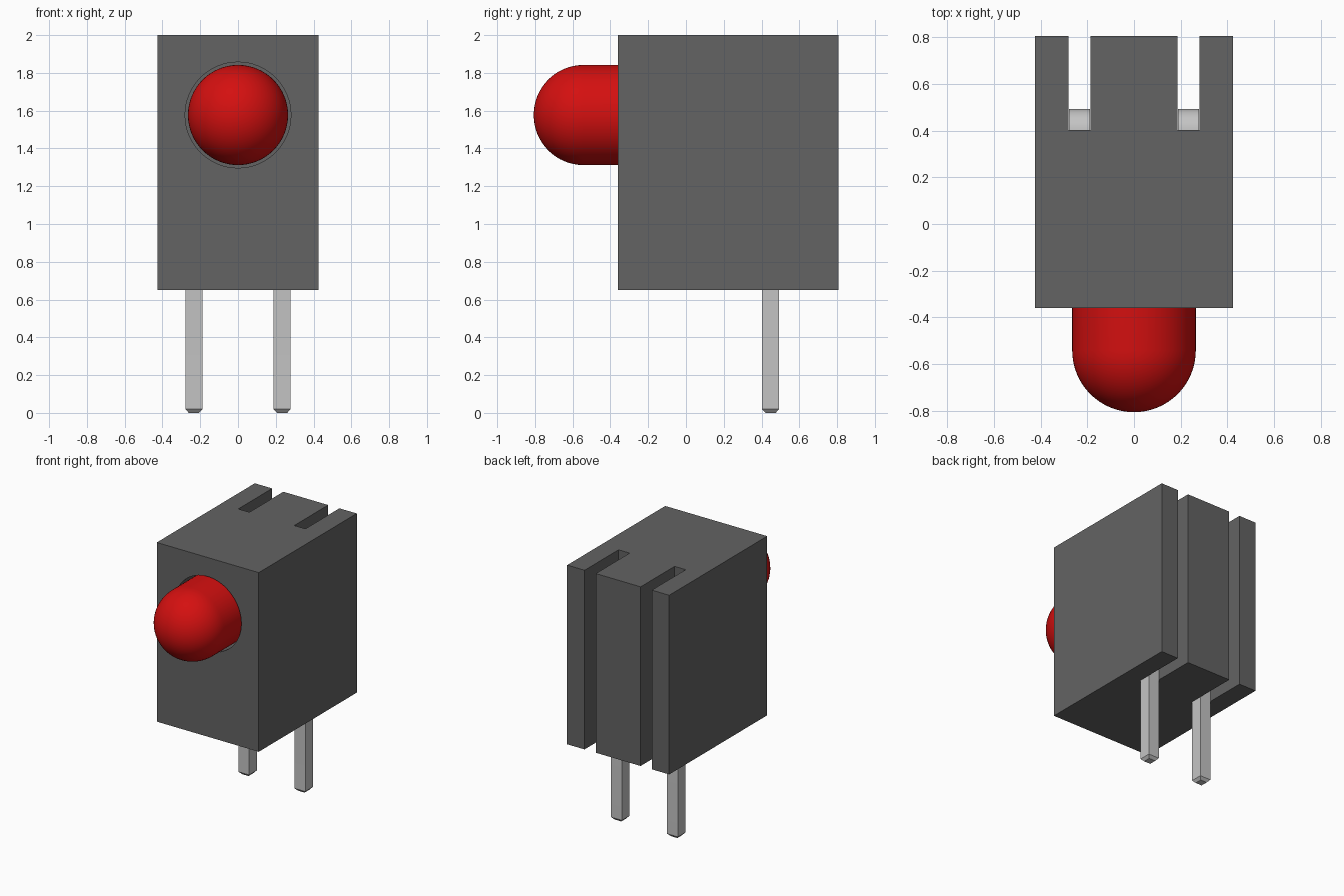
import bpy, bmesh, math
from mathutils import Vector, Matrix

old = bpy.data.objects.get("Cube")
if old:
    bpy.data.objects.remove(old, do_unlink=True)


def material(name, colour, rough):
    m = bpy.data.materials.new(name)
    m.use_nodes = True
    m.diffuse_color = (*colour, 1)
    bsdf = m.node_tree.nodes["Principled BSDF"]
    bsdf.inputs["Base Color"].default_value = (*colour, 1)
    bsdf.inputs["Roughness"].default_value = rough
    return m


def finish(name, bm, mat, smooth=None):
    bmesh.ops.recalc_face_normals(bm, faces=bm.faces)
    mesh = bpy.data.meshes.new(name)
    bm.to_mesh(mesh)
    bm.free()
    mesh.materials.append(mat)
    ob = bpy.data.objects.new(name, mesh)
    bpy.context.collection.objects.link(ob)
    bpy.ops.object.select_all(action="DESELECT")
    ob.select_set(True)
    bpy.context.view_layer.objects.active = ob
    if smooth:
        bpy.ops.object.shade_smooth_by_angle(angle=math.radians(smooth))
    return ob


housing_grey = material("dark grey plastic", (0.125, 0.125, 0.125), 0.6)
lamp_red = material("red lens", (0.66, 0.005, 0.005), 0.4)
pin_silver = material("silver metal", (0.55, 0.55, 0.55), 0.4)

LAMP_Z, LAMP_R = 1.577, 0.265
FRONT, BACK, SLOT = -0.36, 0.807, 0.403
IN, OUT, SIDE = 0.187, 0.28, 0.425
FLOOR = FRONT + 0.3


# Housing: plan outline with two rear slots, pulled up
half = [(SIDE, FRONT), (SIDE, BACK), (OUT, BACK), (OUT, SLOT), (IN, SLOT), (IN, BACK)]
plan = half + [(-x, y) for x, y in reversed(half)]
bm = bmesh.new()
base = bm.faces.new([bm.verts.new((x, y, 0.65)) for x, y in plan])
top = bmesh.ops.extrude_face_region(bm, geom=[base])
bmesh.ops.translate(bm, vec=(0, 0, 1.35),
                    verts=[v for v in top["geom"] if isinstance(v, bmesh.types.BMVert)])
housing = finish("housing", bm, housing_grey)

# Round socket cut into the front
bm = bmesh.new()
turn = Matrix.Translation((0, FRONT, LAMP_Z)) @ Matrix.Rotation(math.pi / 2, 4, "X")
bmesh.ops.create_cone(bm, cap_ends=True, segments=64, radius1=0.28, radius2=0.28,
                      depth=2 * (FLOOR - FRONT), matrix=turn)
cutter = finish("socket_cutter", bm, housing_grey)
cutter.hide_render = True
cut = housing.modifiers.new("socket", "BOOLEAN")
cut.operation, cut.object, cut.solver = "DIFFERENCE", cutter, "EXACT"
bpy.ops.object.select_all(action="DESELECT")
housing.select_set(True)
bpy.context.view_layer.objects.active = housing
bpy.ops.object.modifier_apply(modifier="socket")
bpy.data.objects.remove(cutter, do_unlink=True)
bpy.ops.object.shade_smooth_by_angle(angle=math.radians(30))

# Lamp: cylinder with a domed nose, spun around its axis
nose = -0.807 + LAMP_R
profile = [(0, FLOOR), (LAMP_R, FLOOR)]
for i in range(17):
    a = i / 16 * math.pi / 2
    profile.append((LAMP_R * math.cos(a), nose - LAMP_R * math.sin(a)))
bm = bmesh.new()
verts = [bm.verts.new((r, y, LAMP_Z)) for r, y in profile]
edges = [bm.edges.new(pair) for pair in zip(verts, verts[1:])]
bmesh.ops.spin(bm, geom=verts + edges, cent=(0, 0, LAMP_Z), axis=(0, 1, 0),
               angle=2 * math.pi, steps=64, use_duplicate=False)
bmesh.ops.remove_doubles(bm, verts=bm.verts, dist=0.0005)
finish("lamp", bm, lamp_red, 40)

# Pins: square wire with a chamfered tip, bent forward to the lamp
W = 0.045
PIN_Y = 0.448
BEND = 0.05
stations = [(PIN_Y, 0, 0, 0.6), (PIN_Y, 0.02, 0, 1)]
for i in range(9):
    a = i / 8 * math.pi / 2
    stations.append((PIN_Y - BEND + BEND * math.cos(a),
                     LAMP_Z - BEND + BEND * math.sin(a), a, 1))
stations.append((FLOOR, LAMP_Z, math.pi / 2, 1))
for name, side in (("left_pin", 1), ("right_pin", -1)):
    bm = bmesh.new()
    rings = []
    for y, z, a, s in stations:
        across = Vector((0, math.cos(a), math.sin(a))) * W * s
        middle = Vector((side * (IN + OUT) / 2, y, z))
        wide = Vector((W * s, 0, 0))
        rings.append([bm.verts.new(middle + wide * i + across * j)
                      for i, j in ((-1, -1), (1, -1), (1, 1), (-1, 1))])
    for lower, upper in zip(rings, rings[1:]):
        for k in range(4):
            n = (k + 1) % 4
            bm.faces.new((lower[k], lower[n], upper[n], upper[k]))
    bm.faces.new(rings[0])
    bm.faces.new(rings[-1])
    finish(name, bm, pin_silver, 30)
